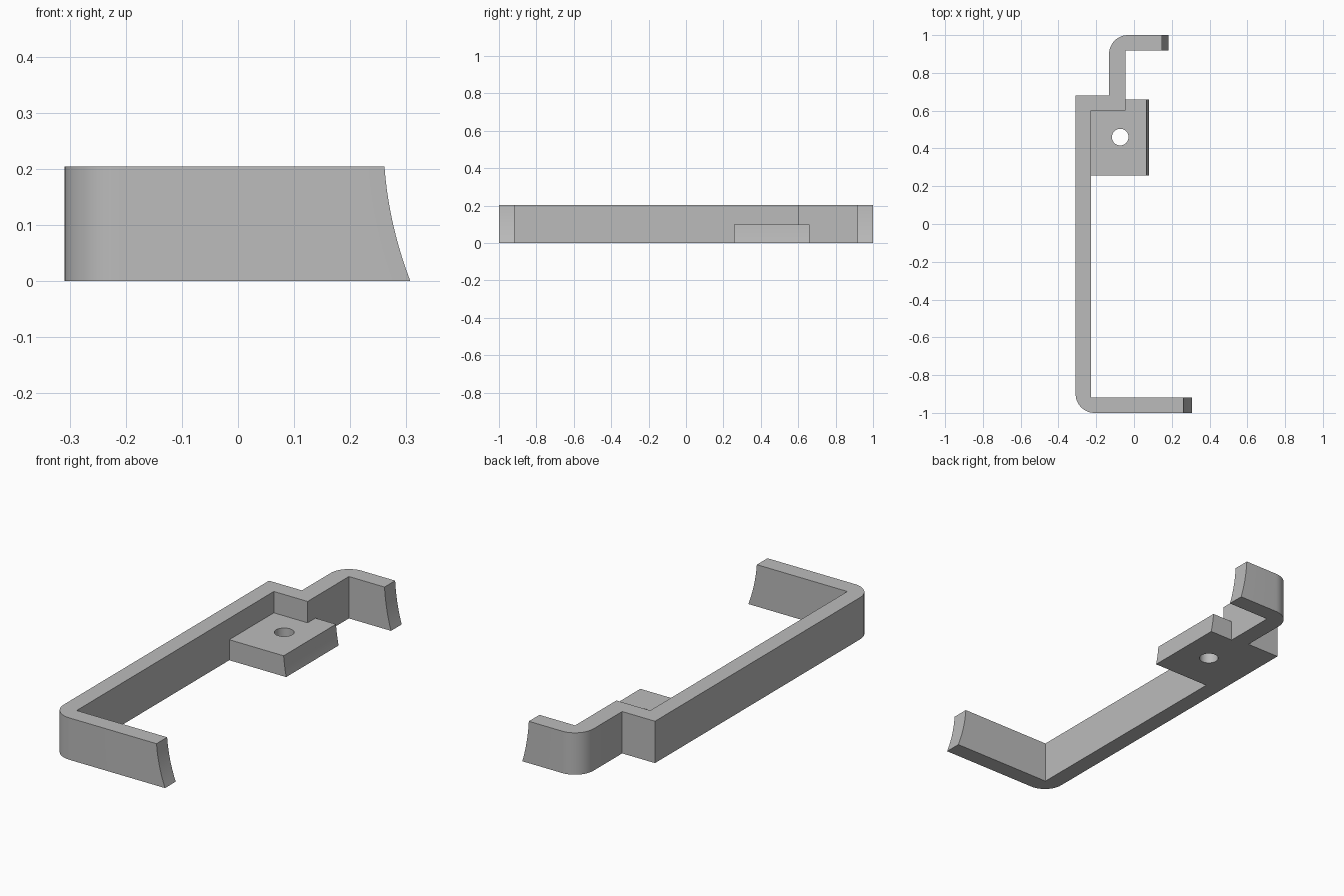
import bpy, bmesh, math
from mathutils import Vector

cube = bpy.data.objects.get("Cube")
if cube:
    bpy.data.objects.remove(cube, do_unlink=True)

grey = bpy.data.materials.new("plain grey")
grey.use_nodes = True
colour = (0.5, 0.5, 0.5, 1)
grey.diffuse_color = colour
grey.node_tree.nodes["Principled BSDF"].inputs["Base Color"].default_value = colour


def hollow(bottom, top, s, bend):
    """Concave end: s is 0 at the top and 1 at the bottom."""
    return top + (bottom - top) * (bend * s + (1 - bend) * s * s)


def rounded(x, y, radius, start, sweep, steps=12):
    """Arc points of an outer corner, around the centre (x, y)."""
    return [(x + radius * math.cos(start + sweep * i / steps),
             y + radius * math.sin(start + sweep * i / steps)) for i in range(steps + 1)]


def loft(name, outline, height, levels=10):
    """Stack outline(s) rings from the ground to height and close both ends."""
    bm = bmesh.new()
    rings = []
    for i in range(levels + 1):
        t = i / levels
        rings.append([bm.verts.new((x, y, t * height)) for x, y in outline(1 - t)])
    for low, high in zip(rings, rings[1:]):
        for k in range(len(low)):
            j = (k + 1) % len(low)
            bm.faces.new((low[k], low[j], high[j], high[k]))
    bm.faces.new(rings[0][::-1])
    bm.faces.new(rings[-1])
    bmesh.ops.dissolve_limit(bm, angle_limit=math.radians(0.3), verts=bm.verts, edges=bm.edges)
    bmesh.ops.recalc_face_normals(bm, faces=bm.faces)
    mesh = bpy.data.meshes.new(name)
    bm.to_mesh(mesh)
    bm.free()
    mesh.materials.append(grey)
    obj = bpy.data.objects.new(name, mesh)
    bpy.context.collection.objects.link(obj)
    return obj


def bracket_outline(s):
    front = hollow(0.307, 0.261, s, 0.32)
    back = hollow(0.182, 0.147, s, 0.32)
    r = 0.1
    return (rounded(-0.309 + r, -1 + r, r, math.pi, math.pi / 2)
            + [(front, -1), (front, -0.918), (-0.227, -0.918), (-0.227, 0.6),
               (-0.045, 0.6), (-0.045, 0.918), (back, 0.918), (back, 1)]
            + rounded(-0.132 + r, 1 - r, r, math.pi / 2, math.pi / 2)
            + [(-0.132, 0.68), (-0.309, 0.68)])


def tab_outline(s):
    end = hollow(0.08, 0.066, s, 0.6)
    return [(-0.26, 0.257), (end, 0.257), (end, 0.66), (-0.26, 0.66)]


def combine(target, other, operation):
    mod = target.modifiers.new(operation.title(), "BOOLEAN")
    mod.operation = operation
    mod.object = other
    mod.solver = "EXACT"
    bpy.context.view_layer.objects.active = target
    bpy.ops.object.modifier_apply(modifier=mod.name)
    bpy.data.objects.remove(other, do_unlink=True)


# Bent strip with its two arms, then the mounting tab and its screw hole
bracket = loft("bracket", bracket_outline, 0.204)
combine(bracket, loft("mounting_tab", tab_outline, 0.1), "UNION")
bpy.ops.mesh.primitive_cylinder_add(vertices=40, radius=0.044, depth=0.4, location=(-0.073, 0.46, 0))
hole = bpy.context.object
hole.name = "screw_hole_cutter"
hole.hide_render = True
hole.data.materials.append(grey)
combine(bracket, hole, "DIFFERENCE")

bpy.ops.object.select_all(action="DESELECT")
bracket.select_set(True)
bpy.context.view_layer.objects.active = bracket
bpy.ops.object.shade_smooth_by_angle(angle=math.radians(25))
